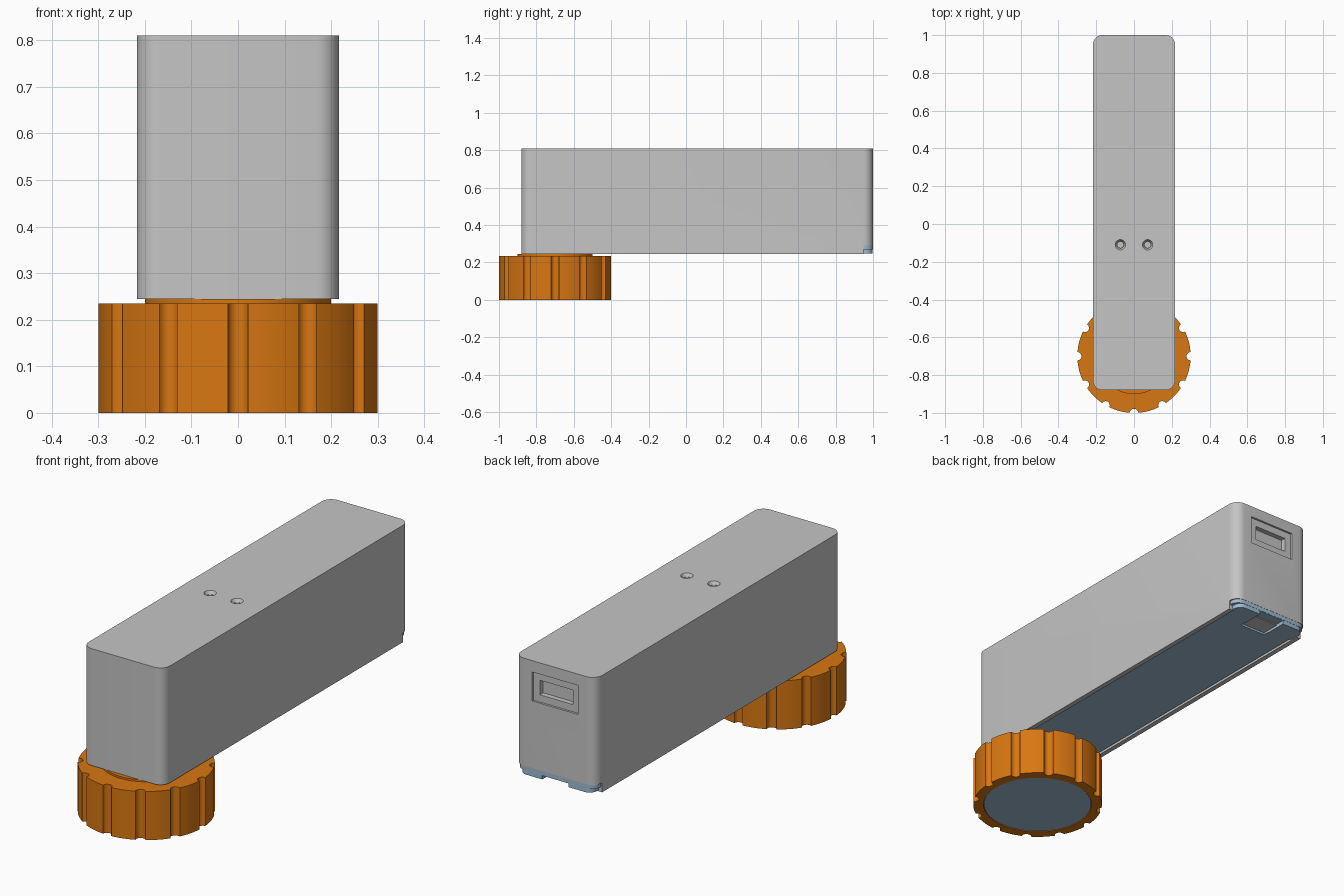
import bpy, bmesh, math

cube = bpy.data.objects.get("Cube")
if cube:
    bpy.data.objects.remove(cube, do_unlink=True)


def material(name, rgb):
    m = bpy.data.materials.new(name)
    m.use_nodes = True
    m.diffuse_color = (*rgb, 1)
    m.node_tree.nodes["Principled BSDF"].inputs["Base Color"].default_value = (*rgb, 1)
    return m


grey = material("light grey", (0.56, 0.56, 0.56))
orange = material("orange", (0.69, 0.185, 0.006))
blue = material("pale steel blue", (0.35, 0.50, 0.64))


def prism(name, outline, z0, z1, mat, top_scale=None, centre=(0, 0)):
    """Extrude a flat outline from z0 to z1, optionally tapering the top."""
    bm = bmesh.new()
    face = bm.faces.new([bm.verts.new((x, y, z0)) for x, y in outline])
    ext = bmesh.ops.extrude_face_region(bm, geom=[face])["geom"]
    for v in (g for g in ext if isinstance(g, bmesh.types.BMVert)):
        v.co.z = z1
        if top_scale:
            v.co.x = centre[0] + (v.co.x - centre[0]) * top_scale
            v.co.y = centre[1] + (v.co.y - centre[1]) * top_scale
    bmesh.ops.recalc_face_normals(bm, faces=bm.faces)
    me = bpy.data.meshes.new(name)
    bm.to_mesh(me)
    bm.free()
    me.materials.append(mat)
    ob = bpy.data.objects.new(name, me)
    bpy.context.collection.objects.link(ob)
    return ob


def circle(cx, cy, r, n=48):
    return [(cx + r * math.cos(2 * math.pi * i / n),
             cy + r * math.sin(2 * math.pi * i / n)) for i in range(n)]


def rounded(hx, y0, y1, r, n=8):
    """Rounded rectangle outline, symmetric in x."""
    pts = []
    corners = [(hx - r, y1 - r), (r - hx, y1 - r), (r - hx, y0 + r), (hx - r, y0 + r)]
    for k, (cx, cy) in enumerate(corners):
        for i in range(n + 1):
            a = math.pi / 2 * (k + i / n)
            pts.append((cx + r * math.cos(a), cy + r * math.sin(a)))
    return pts


def rect(hx, y0, y1):
    return [(hx, y0), (hx, y1), (-hx, y1), (-hx, y0)]


def activate(ob):
    bpy.ops.object.select_all(action='DESELECT')
    ob.select_set(True)
    bpy.context.view_layer.objects.active = ob


def cut(ob, *cutters):
    activate(ob)
    for c in cutters:
        c.hide_render = True
        mod = ob.modifiers.new("cut", 'BOOLEAN')
        mod.operation, mod.solver, mod.object = 'DIFFERENCE', 'EXACT', c
        bpy.ops.object.modifier_apply(modifier=mod.name)
        bpy.data.objects.remove(c, do_unlink=True)


def smooth(ob, angle=35):
    activate(ob)
    bpy.ops.object.shade_smooth_by_angle(angle=math.radians(angle))


# Housing with underside recess, rear notch and stepped rear slot
housing = prism("housing", rounded(0.217, -0.88, 1.0, 0.05), 0.245, 0.81, grey)
cut(housing,
    prism("cut_underside", rounded(0.193, -0.857, 0.98, 0.035), 0.1, 0.262, grey),
    prism("cut_rear_notch", rect(0.3, 0.95, 1.1), 0.1, 0.29, grey),
    prism("cut_slot_frame", rect(0.122, 0.99, 1.1), 0.615, 0.755, grey),
    prism("cut_slot", rect(0.088, 0.965, 1.1), 0.65, 0.72, grey))
# Countersunk screw holes in the top
for sx in (-0.072, 0.072):
    cut(housing,
        prism("cut_hole", circle(sx, -0.11, 0.016, 24), 0.76, 0.9, grey),
        prism("cut_sink", circle(sx, -0.11, 0.019, 24), 0.795, 0.815, grey,
              top_scale=1.6, centre=(sx, -0.11)))
smooth(housing)

# Base plate and rear latch, both with an open finger pocket
base_plate = prism("base_plate", rounded(0.188, -0.85, 0.96, 0.03), 0.252, 0.28, blue)
latch_lower = prism("latch_lower", rounded(0.196, 0.89, 0.998, 0.04), 0.249, 0.27, blue)
latch_upper = prism("latch_upper", rounded(0.21, 0.90, 0.999, 0.045), 0.27, 0.292, blue)
for part in (base_plate, latch_lower):
    cut(part, prism("cut_pocket", rect(0.07, 0.86, 1.1), 0.2, 0.267, blue))
for part in (base_plate, latch_lower, latch_upper):
    smooth(part)

# Knob: round outline with twelve scalloped grip grooves
KY, KR, GROOVE, COUNT = -0.70, 0.30, 0.022, 12
outline = []
half = 2 * math.asin(GROOVE / (2 * KR))
for k in range(COUNT):
    a0 = 2 * math.pi * k / COUNT
    cx, cy = KR * math.cos(a0), KR * math.sin(a0)
    for i in range(9):  # groove, bulging towards the axis
        t = a0 - math.pi / 2 - math.pi * i / 8
        outline.append((cx + GROOVE * math.cos(t), KY + cy + GROOVE * math.sin(t)))
    span = 2 * math.pi / COUNT - 2 * half
    for i in range(7):  # rim up to the next groove
        t = a0 + half + span * i / 6
        outline.append((KR * math.cos(t), KY + KR * math.sin(t)))
knob = prism("knob", outline, 0.0, 0.235, orange)
cut(knob, prism("cut_knob_base", circle(0, KY, 0.252, 64), -0.1, 0.012, orange))
smooth(knob)

# Inset disc below the knob and collar joining it to the housing
smooth(prism("knob_base_disc", circle(0, KY, 0.25, 64), 0.002, 0.02, blue))
smooth(prism("knob_collar", circle(0, KY, 0.2, 64), 0.23, 0.2445, orange))
# Spindle running up into the housing
smooth(prism("spindle", circle(0, KY, 0.15, 48), 0.24, 0.27, orange))
